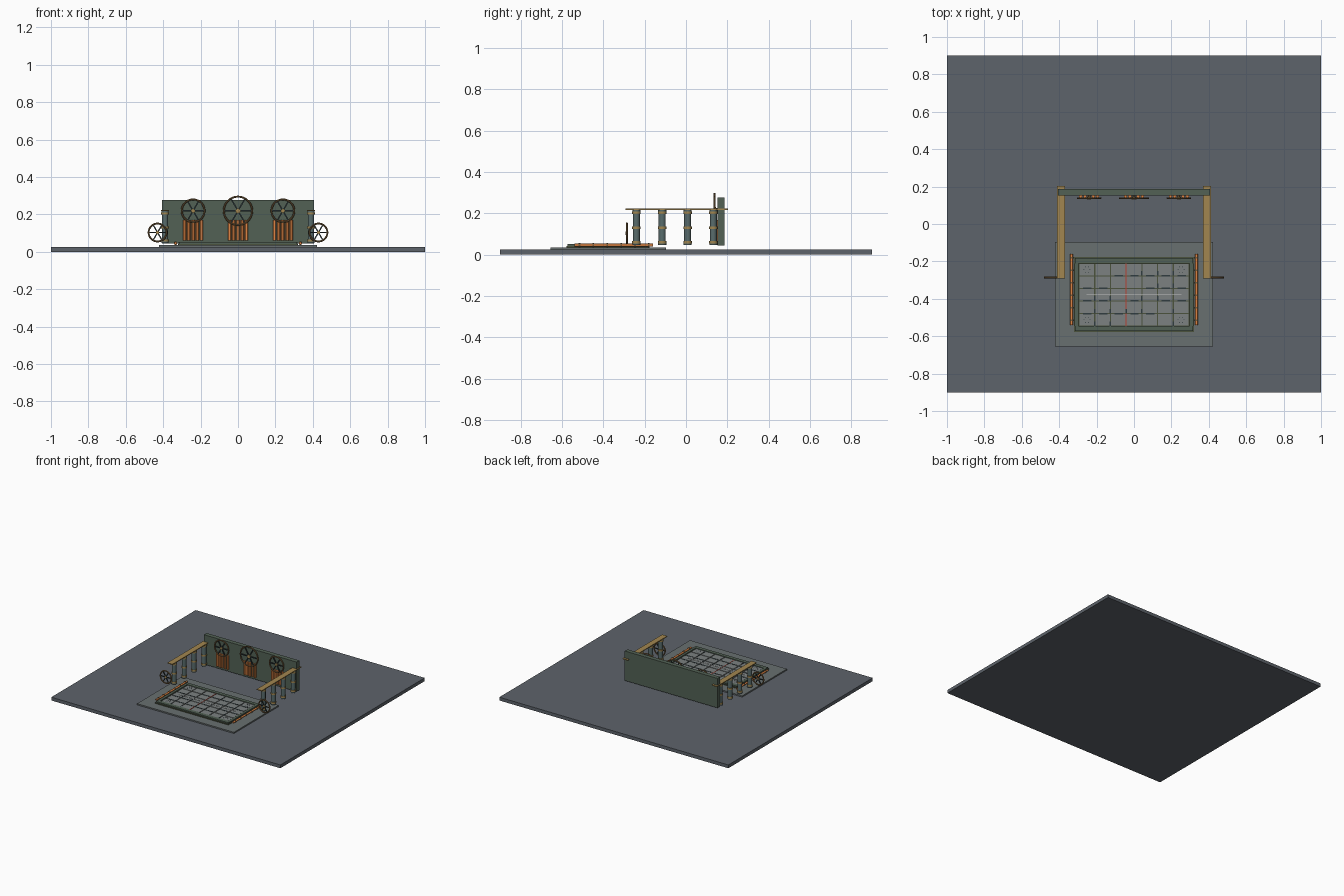
import bpy, math, random
from mathutils import Matrix

if "Cube" in bpy.data.objects:
    bpy.data.objects.remove(bpy.data.objects["Cube"])
random.seed(4)


def mat(name, r, g, b):
    m = bpy.data.materials.new(name)
    m.diffuse_color = (r, g, b, 1)
    m.use_nodes = True
    m.node_tree.nodes["Principled BSDF"].inputs["Base Color"].default_value = m.diffuse_color
    return m


SLATE = mat("slate", 0.11, 0.125, 0.145)
STONE = mat("stone", 0.14, 0.16, 0.16)
GREEN = mat("dark_green", 0.085, 0.12, 0.09)
OLIVE = mat("olive", 0.07, 0.085, 0.045)
TILE = mat("tile", 0.2, 0.22, 0.22)
STEEL = mat("steel", 0.10, 0.15, 0.15)
IRON = mat("iron", 0.03, 0.045, 0.05)
BRASS = mat("brass", 0.36, 0.24, 0.08)
BRONZE = mat("bronze", 0.2, 0.12, 0.05)
COPPER = mat("copper", 0.75, 0.24, 0.06)
RED = mat("red", 0.5, 0.05, 0.03)
WHITE = mat("pale", 0.6, 0.6, 0.58)


def box(name, m, x0, x1, y0, y1, z0, z1):
    bpy.ops.mesh.primitive_cube_add(size=1, location=((x0 + x1) / 2, (y0 + y1) / 2, (z0 + z1) / 2))
    o = bpy.context.object
    o.name = name
    o.data.transform(Matrix.Diagonal((x1 - x0, y1 - y0, z1 - z0, 1)))
    o.data.materials.append(m)
    return o


def cyl(name, m, loc, r, length, axis="z", sides=16):
    rot = {"x": (0, math.pi / 2, 0), "y": (math.pi / 2, 0, 0), "z": (0, 0, 0)}[axis]
    bpy.ops.mesh.primitive_cylinder_add(vertices=sides, radius=r, depth=length, location=loc, rotation=rot)
    o = bpy.context.object
    o.name = name
    o.data.materials.append(m)
    if sides > 8:
        bpy.ops.object.shade_smooth_by_angle()
    return o


def wheel(name, x, y, z, r):
    # rim, hub and six spokes in the xz plane
    t = 0.005
    bpy.ops.mesh.primitive_torus_add(major_segments=28, minor_segments=8, major_radius=r - t, minor_radius=t,
                                     location=(x, y, z), rotation=(math.pi / 2, 0, 0))
    o = bpy.context.object
    o.name = name + "_rim"
    o.data.materials.append(BRONZE)
    bpy.ops.object.shade_smooth_by_angle()
    cyl(name + "_hub", BRASS, (x, y, z), r * 0.16, 0.012, "y", 12)
    for k in range(3):
        s = box(name + "_spoke", IRON, x - r + t, x + r - t, y - 0.003, y + 0.003, z - 0.0035, z + 0.0035)
        s.rotation_euler.y = k * math.pi / 3


# ground slab, floor slab and raised platform
box("ground_slab", SLATE, -1, 1, -0.9, 0.9, 0, 0.026)
box("floor_slab", STONE, -0.423, 0.423, -0.655, -0.097, 0.026, 0.036)
box("platform", OLIVE, -0.32, 0.32, -0.578, -0.177, 0.036, 0.042)

# platform frame
for y in (-0.197, -0.559):
    box("frame_rail", GREEN, -0.315, 0.315, y - 0.014, y + 0.014, 0.042, 0.051)
for s in (-1, 1):
    box("frame_end", GREEN, s * 0.307 - 0.01, s * 0.307 + 0.01, -0.545, -0.211, 0.042, 0.051)

# tiled deck, 7 by 5, with short clips on the seams
TX, TY = 0.084, 0.0672
for i in range(7):
    for j in range(5):
        x, y = (i - 3) * TX, -0.378 + (j - 2) * TY
        box("deck_tile", TILE, x - TX / 2 + 0.003, x + TX / 2 - 0.003,
            y - TY / 2 + 0.003, y + TY / 2 - 0.003, 0.042, 0.047)
        if i < 6 and random.random() < 0.6:
            box("seam_clip", IRON, x + TX / 2 - 0.004, x + TX / 2 + 0.004, y - 0.033, y - 0.008, 0.042, 0.049)
        if j < 4 and random.random() < 0.6:
            box("seam_clip", IRON, x - 0.02, x + 0.025, y + TY / 2 - 0.004, y + TY / 2 + 0.004, 0.042, 0.049)
        # rivets on corner tiles
        if i in (0, 6) and j in (0, 4):
            for k in range(6):
                a = k * math.pi / 3
                cyl("rivet", IRON, (x + 0.016 * math.cos(a), y + 0.016 * math.sin(a), 0.0475), 0.0025, 0.003, "z", 6)
box("red_line", RED, -0.045, -0.041, -0.545, -0.211, 0.046, 0.0485)
box("pale_line", WHITE, -0.253, 0.253, -0.38, -0.377, 0.046, 0.049)

# colonnades, side pipes and side wheels
for s in (-1, 1):
    for y in (-0.24, -0.115, 0.008, 0.132):
        cyl("column", STEEL, (s * 0.39, y, 0.132), 0.017, 0.172)
        for z in (0.06, 0.13, 0.204):
            cyl("column_collar", BRASS, (s * 0.39, y, z), 0.0205, 0.012)
        for z in (0.05, 0.213):
            cyl("column_cap", STEEL, (s * 0.39, y, z), 0.0195, 0.008)
    box("top_beam", BRASS, s * 0.39 - 0.022, s * 0.39 + 0.022, -0.292, 0.203, 0.217, 0.223)
    cyl("side_pipe", COPPER, (s * 0.334, -0.35, 0.046), 0.007, 0.38, "y")
    for k in range(6):
        cyl("pipe_flange", BRONZE, (s * 0.334, -0.18 - k * 0.067, 0.046), 0.0095, 0.008, "y")
    wheel("side_wheel", s * 0.43, -0.286, 0.103, 0.053)

# back wall with copper pipe panels and valve wheels
box("back_wall", GREEN, -0.405, 0.405, 0.152, 0.186, 0.044, 0.277)
for x, r in ((-0.24, 0.066), (0, 0.081), (0.24, 0.066)):
    for k in range(5):
        cyl("wall_pipe", COPPER, (x + (k - 2) * 0.0225, 0.149, 0.115), 0.009, 0.108, "z", 12)
    wheel("wall_wheel", x, 0.138, 0.219, r)
    cyl("wheel_axle", BRONZE, (x, 0.146, 0.219), 0.007, 0.02, "y", 12)
